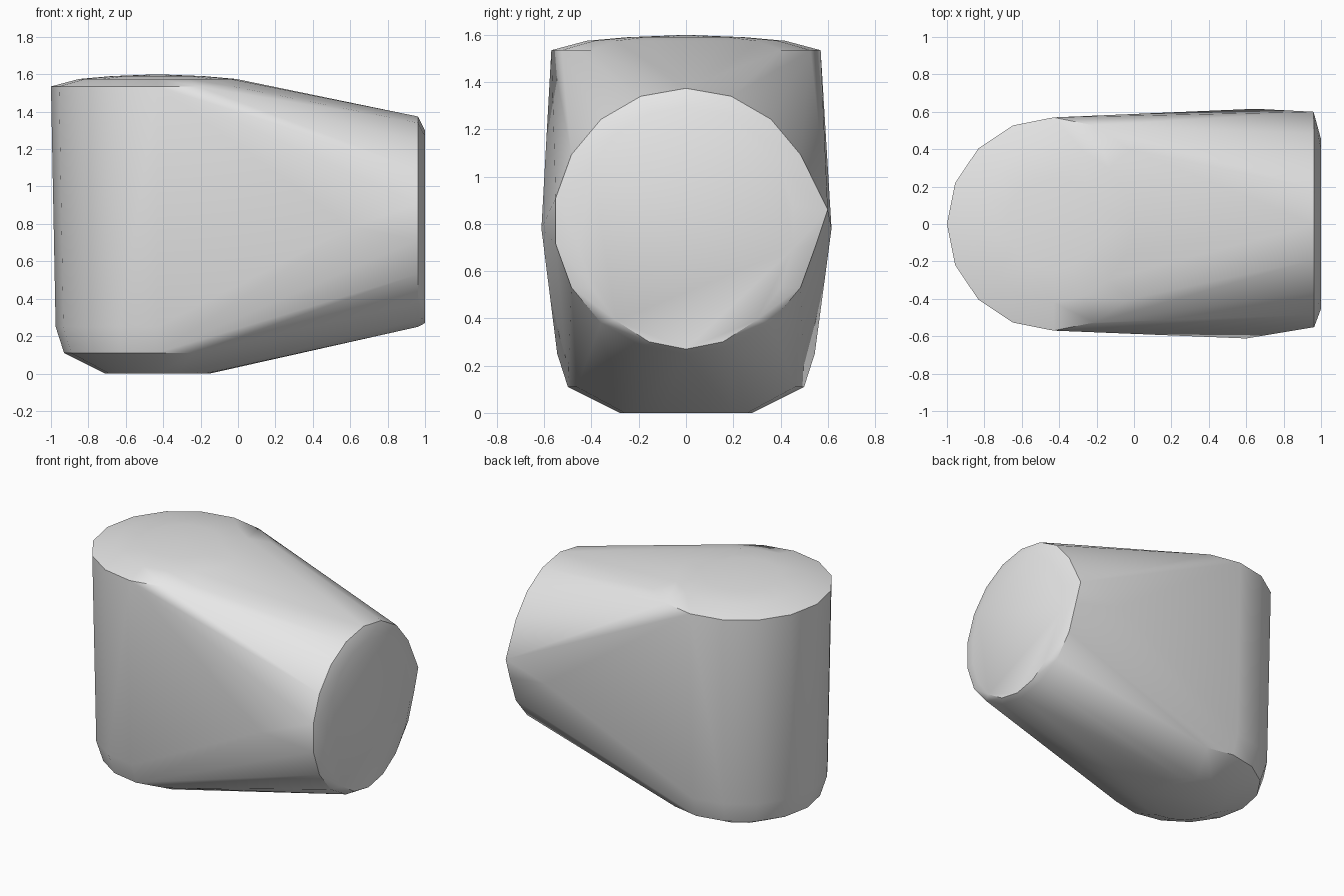
import bpy, bmesh
from math import cos, sin, tau, radians

cube = bpy.data.objects.get("Cube")
if cube:
    bpy.data.objects.remove(cube, do_unlink=True)

bm = bmesh.new()
PILLAR_X = -0.43


def flat_ring(radius, z, count=16):
    """Horizontal ring around the upright rounded end."""
    for i in range(count):
        a = tau * i / count
        bm.verts.new((PILLAR_X + radius * cos(a), radius * sin(a), z))


def end_ring(x, ry, rz, z, count=18):
    """Upright ring facing +x at the round end."""
    for i in range(count):
        a = tau * i / count
        bm.verts.new((x, ry * sin(a), z + rz * cos(a)))


# Upright end: shallow dome above, chamfered base below
for radius, z in ((0.28, 0.0), (0.5, 0.11), (0.545, 0.25),
                  (0.57, 1.535), (0.42, 1.575), (0.25, 1.59)):
    flat_ring(radius, z)
bm.verts.new((PILLAR_X, 0, 1.6))

# Round end: rim and slightly smaller flat cap
end_ring(0.963, 0.56, 0.562, 0.812)
end_ring(1.0, 0.46, 0.515, 0.785)

# Widest points of the sides and the pulled corner of the rim
bm.verts.new((0.6, -0.612, 0.78))
bm.verts.new((0.65, 0.616, 0.78))
bm.verts.new((0.96, 0.6, 0.86))

# Wrap everything in one convex skin
hull = bmesh.ops.convex_hull(bm, input=bm.verts)
loose = {v for v in hull["geom_interior"] + hull["geom_unused"]
         if isinstance(v, bmesh.types.BMVert)}
bmesh.ops.delete(bm, geom=list(loose), context="VERTS")
bmesh.ops.dissolve_limit(bm, angle_limit=radians(0.5),
                         verts=bm.verts, edges=bm.edges)
bmesh.ops.recalc_face_normals(bm, faces=bm.faces)

mesh = bpy.data.meshes.new("rounded_hull")
bm.to_mesh(mesh)
bm.free()
body = bpy.data.objects.new("rounded_hull", mesh)
bpy.context.collection.objects.link(body)

# Single plain grey
grey = bpy.data.materials.new("light_grey")
grey.use_nodes = True
colour = (0.8, 0.8, 0.8, 1)
grey.diffuse_color = colour
grey.node_tree.nodes["Principled BSDF"].inputs["Base Color"].default_value = colour
mesh.materials.append(grey)

bpy.ops.object.select_all(action="DESELECT")
body.select_set(True)
bpy.context.view_layer.objects.active = body
bpy.ops.object.shade_smooth_by_angle(angle=radians(30))
